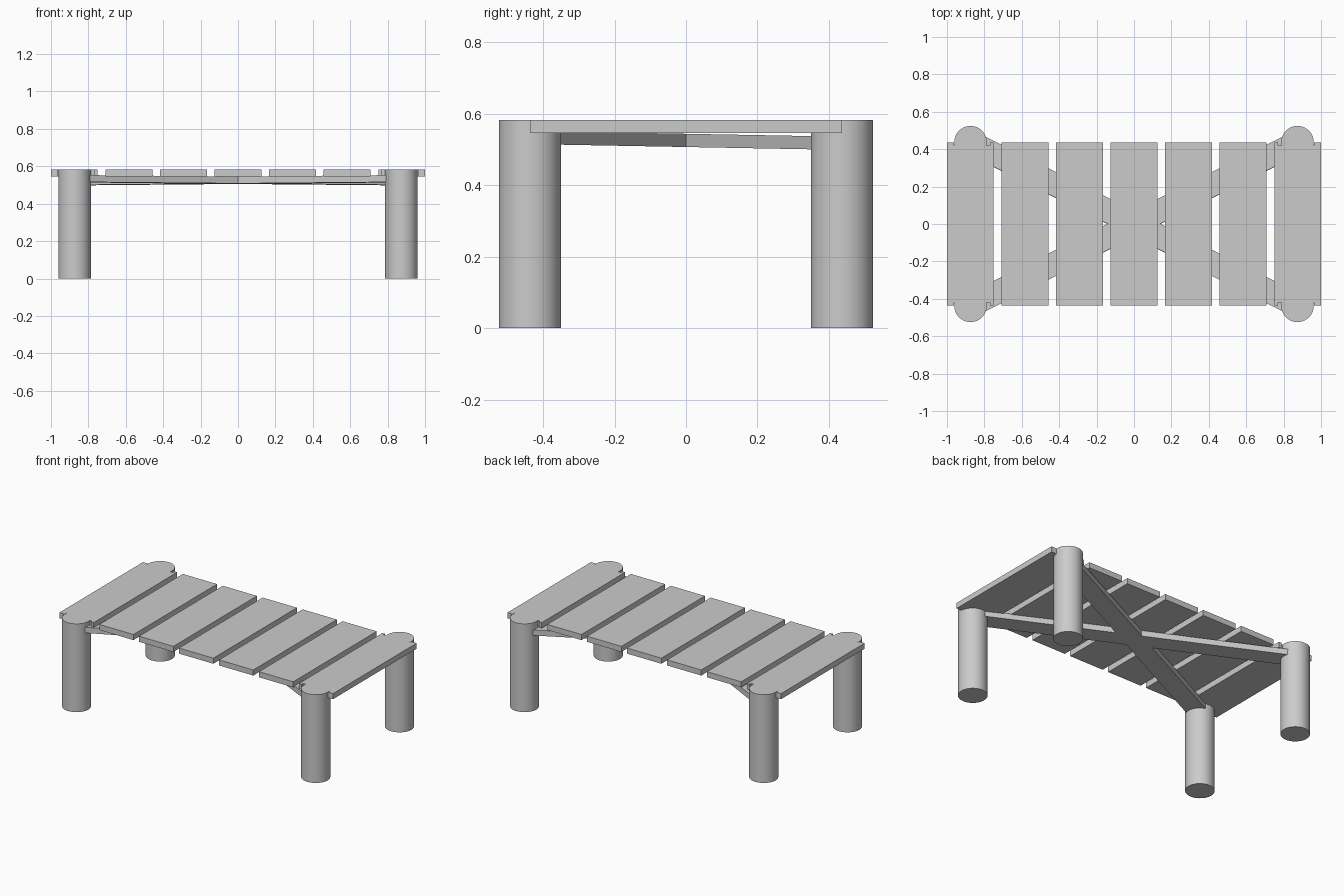
import bpy, bmesh, math
from mathutils import Matrix, Vector

if "Cube" in bpy.data.objects:
    bpy.data.objects.remove(bpy.data.objects["Cube"])

LEG_X, LEG_Y, LEG_R = 0.874, 0.437, 0.087
TOP, SLAT_T = 0.583, 0.037


def prism(name, pts, z0, z1):
    """Extrude a plan outline between two heights."""
    bm = bmesh.new()
    face = bm.faces.new([bm.verts.new((x, y, z0)) for x, y in pts])
    ret = bmesh.ops.extrude_face_region(bm, geom=[face])
    verts = [v for v in ret["geom"] if isinstance(v, bmesh.types.BMVert)]
    bmesh.ops.translate(bm, verts=verts, vec=(0, 0, z1 - z0))
    bmesh.ops.recalc_face_normals(bm, faces=bm.faces)
    me = bpy.data.meshes.new(name)
    bm.to_mesh(me)
    bm.free()
    ob = bpy.data.objects.new(name, me)
    bpy.context.collection.objects.link(ob)
    return ob


# Inner slats: plain boards with gaps
W, L = 0.125, 0.436
for i in range(-2, 3):
    x = i * 0.2917
    prism("slat", [(x - W, -L), (x + W, -L), (x + W, L), (x - W, L)],
          TOP - SLAT_T, TOP)

# End slats: shallow notches where the legs pass
for s in (-1, 1):
    a, b, c, d, n = 1.0, 0.963, 0.77, 0.75, 0.42
    pts = [(a, -L), (b, -L), (b, -n), (c, -n), (c, -L), (d, -L),
           (d, L), (c, L), (c, n), (b, n), (b, L), (a, L)]
    prism("end_slat", [(s * x, y) for x, y in pts], TOP - SLAT_T, TOP)

# Round legs, flush with the tabletop
for sx in (-1, 1):
    for sy in (-1, 1):
        bpy.ops.mesh.primitive_cylinder_add(
            vertices=64, radius=LEG_R, depth=TOP,
            location=(sx * LEG_X, sy * LEG_Y, TOP / 2))
        bpy.context.object.name = "leg"
        bpy.ops.object.shade_smooth_by_angle(angle=math.radians(30))

# Diagonal cross braces under the slats, tipped slightly toward the back
half_w = 0.0625
for s in (-1, 1):
    d = Vector((LEG_X, s * LEG_Y))
    n = Vector((-d.y, d.x)).normalized() * half_w
    ob = prism("cross_brace", [d + n, -d + n, -d - n, d - n], -0.0185, 0.0185)
    ob.matrix_world = (Matrix.Translation((0, 0, 0.5255))
                       @ Matrix.Rotation(-0.0185, 4, "X"))
